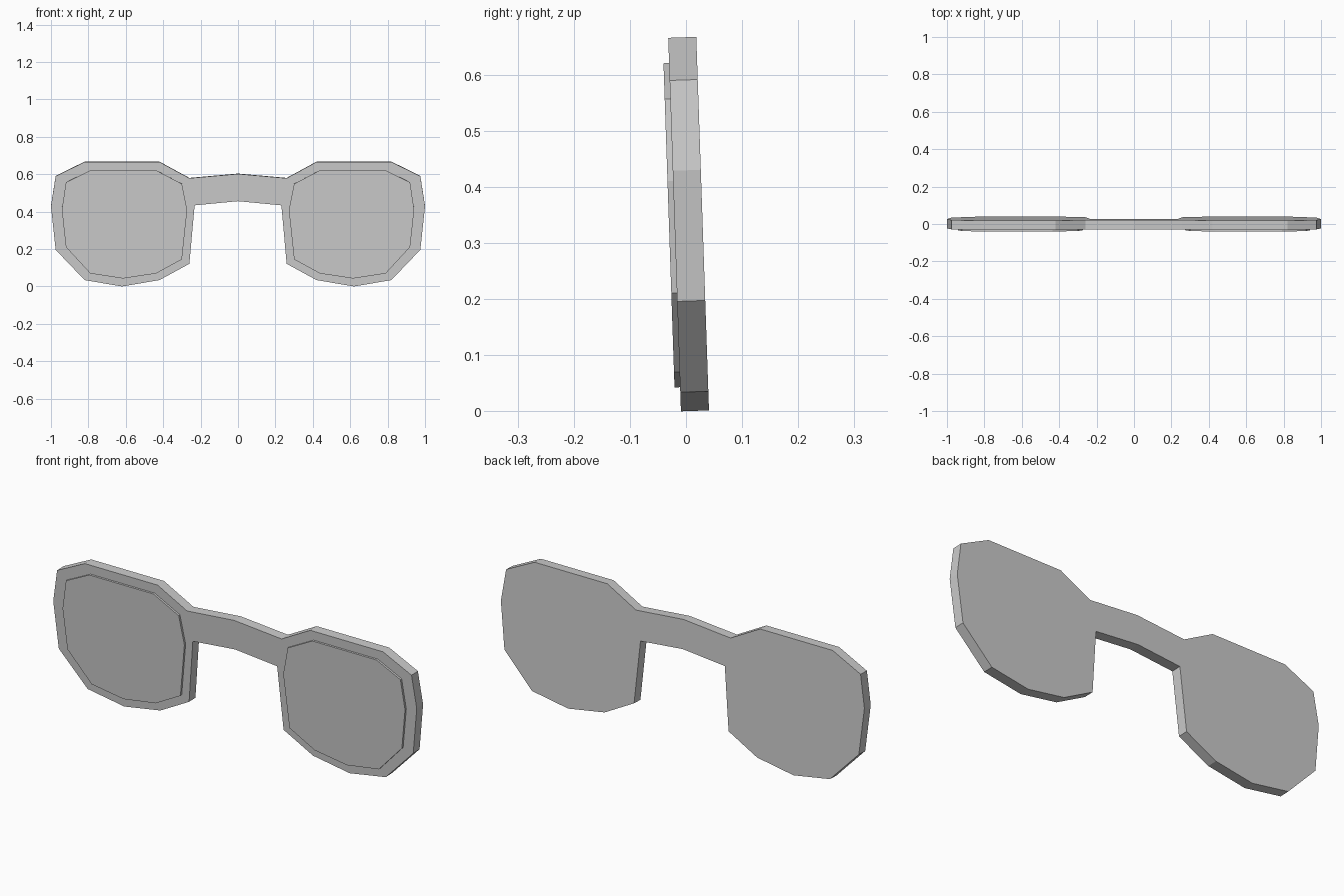
import bpy
import bmesh
from mathutils import Matrix

cube = bpy.data.objects.get("Cube")
if cube:
    bpy.data.objects.remove(cube, do_unlink=True)

# One plain grey for the whole model
grey = bpy.data.materials.new("plain_grey")
grey.use_nodes = True
colour = (0.6, 0.6, 0.6, 1)
grey.diffuse_color = colour
grey.node_tree.nodes["Principled BSDF"].inputs["Base Color"].default_value = colour

# The glasses lean slightly forward at the top
LEAN = Matrix.Translation((0, 0.016, 0)) @ Matrix.Rotation(0.034, 4, "X")


def slab(name, outline, front, back):
    """Extrude an x-z outline from front to back, then lean it."""
    bm = bmesh.new()
    face = bm.faces.new([bm.verts.new((x, front, z)) for x, z in outline])
    extruded = bmesh.ops.extrude_face_region(bm, geom=[face], use_keep_orig=True)
    moved = [v for v in extruded["geom"] if isinstance(v, bmesh.types.BMVert)]
    bmesh.ops.translate(bm, verts=moved, vec=(0, back - front, 0))
    bmesh.ops.recalc_face_normals(bm, faces=bm.faces)
    bm.transform(LEAN)
    mesh = bpy.data.meshes.new(name)
    bm.to_mesh(mesh)
    bm.free()
    mesh.materials.append(grey)
    obj = bpy.data.objects.new(name, mesh)
    bpy.context.collection.objects.link(obj)
    return obj


def mirrored(points):
    return [(-x, z) for x, z in reversed(points)]


# Frame: bridge and both rims as one slab, half outline mirrored
bridge_top, bridge_bottom = (0, 0.603), (0, 0.457)
half = [(0.26, 0.58), (0.42, 0.667), (0.82, 0.667), (0.975, 0.591),
        (1, 0.43), (0.975, 0.197), (0.82, 0.035), (0.62, 0.001),
        (0.42, 0.035), (0.26, 0.122), (0.232, 0.435)]
slab("frame", [bridge_top] + half + [bridge_bottom] + mirrored(half), -0.025, 0.025)

# Lenses: thin raised plates on the front of each rim
lens = [(0.272, 0.41), (0.3, 0.55), (0.437, 0.622), (0.79, 0.622),
        (0.92, 0.558), (0.942, 0.412), (0.92, 0.212), (0.79, 0.071),
        (0.615, 0.044), (0.437, 0.071), (0.3, 0.146)]
slab("left_lens", lens, -0.035, -0.02)
slab("right_lens", mirrored(lens), -0.035, -0.02)
